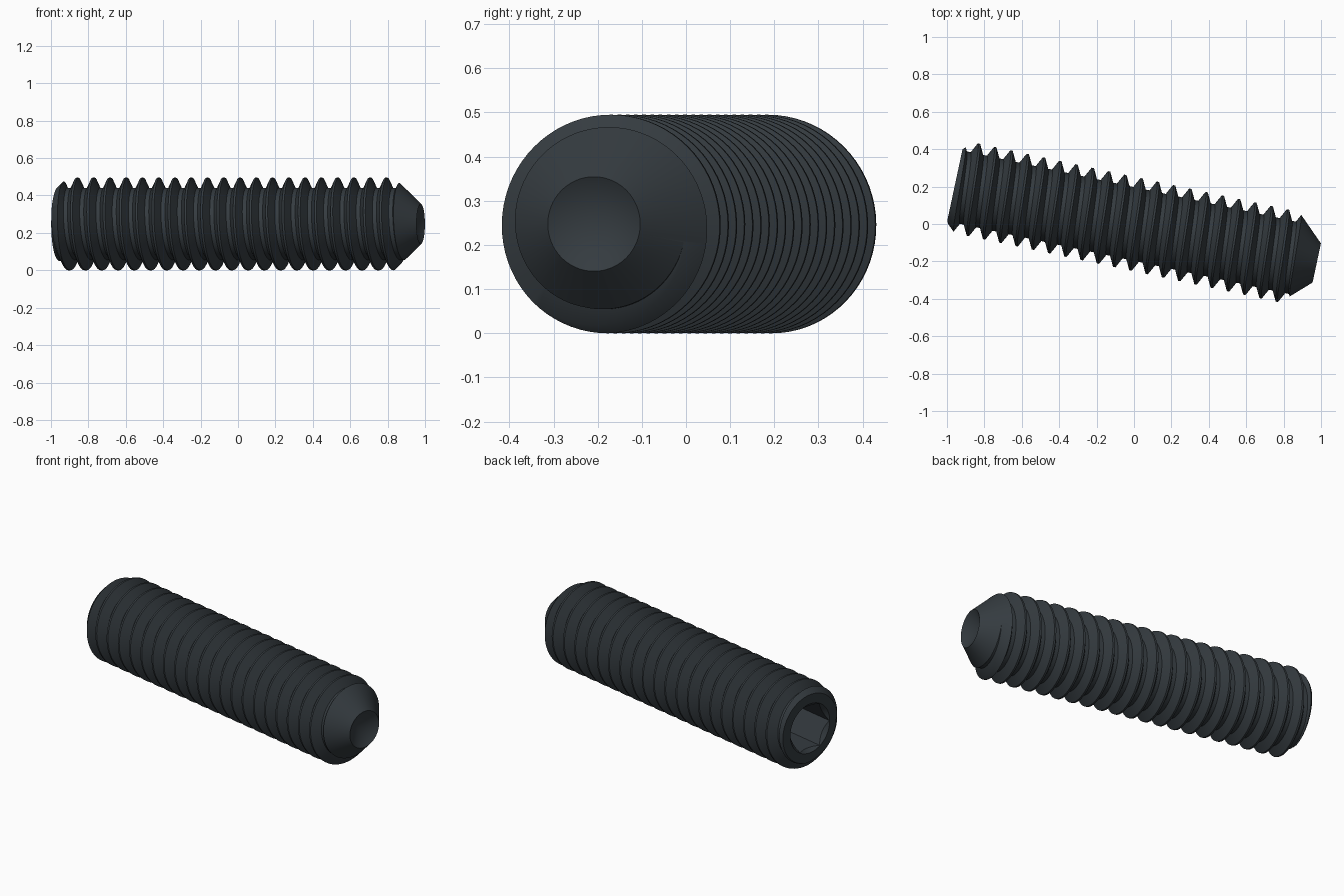
import bpy, bmesh, math
from mathutils import Matrix

START, END = -0.98, 0.999          # socket end and cup end along the axis
CREST, ROOT, PITCH = 0.2475, 0.193, 0.0889
PHASE = -0.9                       # axial place of a crest on the +y side
SEG = 72
TILT = math.atan2(-0.412, 1.932)

cube = bpy.data.objects.get("Cube")
if cube:
    bpy.data.objects.remove(cube, do_unlink=True)

steel = bpy.data.materials.new("dark_steel")
steel.use_nodes = True
colour = (0.035, 0.044, 0.051, 1)
steel.diffuse_color = colour
steel.node_tree.nodes["Principled BSDF"].inputs["Base Color"].default_value = colour


def make_object(name, bm):
    bmesh.ops.remove_doubles(bm, verts=bm.verts, dist=1e-5)
    bmesh.ops.recalc_face_normals(bm, faces=bm.faces)
    mesh = bpy.data.meshes.new(name)
    bm.to_mesh(mesh)
    bm.free()
    mesh.materials.append(steel)
    obj = bpy.data.objects.new(name, mesh)
    bpy.context.collection.objects.link(obj)
    return obj


def ring_point(bm, t, r, a):
    return bm.verts.new((t, r * math.cos(a), r * math.sin(a)))


def skin(bm, rows):
    for a, b in zip(rows, rows[1:]):
        for j in range(len(a) - 1):
            bm.faces.new((a[j], a[j + 1], b[j + 1], b[j]))


def threaded_rod():
    """Right-handed helical sweep, longer than the finished screw."""
    bm = bmesh.new()
    crest, root = PITCH / 16, PITCH * 3 / 8
    tooth = [(-crest, CREST), (crest, CREST), (root, ROOT),
             (PITCH - root, ROOT), (PITCH - crest, CREST)]
    rows = []
    for k in range(-3 * SEG, 23 * SEG + 1):
        turn = k / SEG
        rows.append([ring_point(bm, PHASE + PITCH * turn + dt, r, math.tau * (k % SEG) / SEG)
                     for dt, r in tooth])
    skin(bm, rows)
    bmesh.ops.remove_doubles(bm, verts=bm.verts, dist=1e-5)
    # fan caps
    tips = {side: bm.verts.new((1.4 * side, 0, 0)) for side in (-1, 1)}
    for e in [e for e in bm.edges if e.is_boundary]:
        side = 1 if e.verts[0].co.x > 0 else -1
        bm.faces.new((e.verts[0], e.verts[1], tips[side]))
    return make_object("set_screw", bm)


def lathe(name, profile):
    bm = bmesh.new()
    skin(bm, [[ring_point(bm, t, r, math.tau * (k + 0.5) / SEG) for t, r in profile]
              for k in range(SEG + 1)])
    bmesh.ops.remove_doubles(bm, verts=bm.verts, dist=1e-5)
    bmesh.ops.dissolve_degenerate(bm, dist=1e-6, edges=bm.edges)
    return make_object(name, bm)


def cut(target, cutter, operation):
    mod = target.modifiers.new(cutter.name, 'BOOLEAN')
    mod.operation = operation
    mod.solver = 'EXACT'
    mod.object = cutter
    bpy.context.view_layer.objects.active = target
    bpy.ops.object.modifier_apply(modifier=mod.name)
    bpy.data.objects.remove(cutter, do_unlink=True)


screw = threaded_rod()

# Turned blank: countersink, socket-end chamfer, conical point and drilled cup
blank = lathe("turned_blank", [
    (START + 0.025, 0), (START + 0.025, 0.12), (START, 0.145), (START, 0.2),
    (START + 0.07, 0.265), (END - 0.167, 0.265), (END, 0.107), (END - 0.064, 0)])
cut(screw, blank, 'INTERSECT')

# Hexagonal socket with corners at top and bottom
bm = bmesh.new()
depth = 0.32
bmesh.ops.create_cone(bm, cap_ends=True, segments=6, radius1=0.143, radius2=0.143,
                      depth=2 * depth)
bmesh.ops.transform(bm, verts=bm.verts, matrix=Matrix.Translation((START, 0, 0))
                    @ Matrix.Rotation(math.pi / 2, 4, 'Y'))
cut(screw, make_object("hex_socket", bm), 'DIFFERENCE')

# Shade and place
screw.data.materials.clear()
screw.data.materials.append(steel)
screw.rotation_euler.z = TILT
screw.location.z = CREST
bpy.ops.object.select_all(action='DESELECT')
screw.select_set(True)
bpy.context.view_layer.objects.active = screw
bpy.ops.object.shade_smooth_by_angle(angle=math.radians(30))
